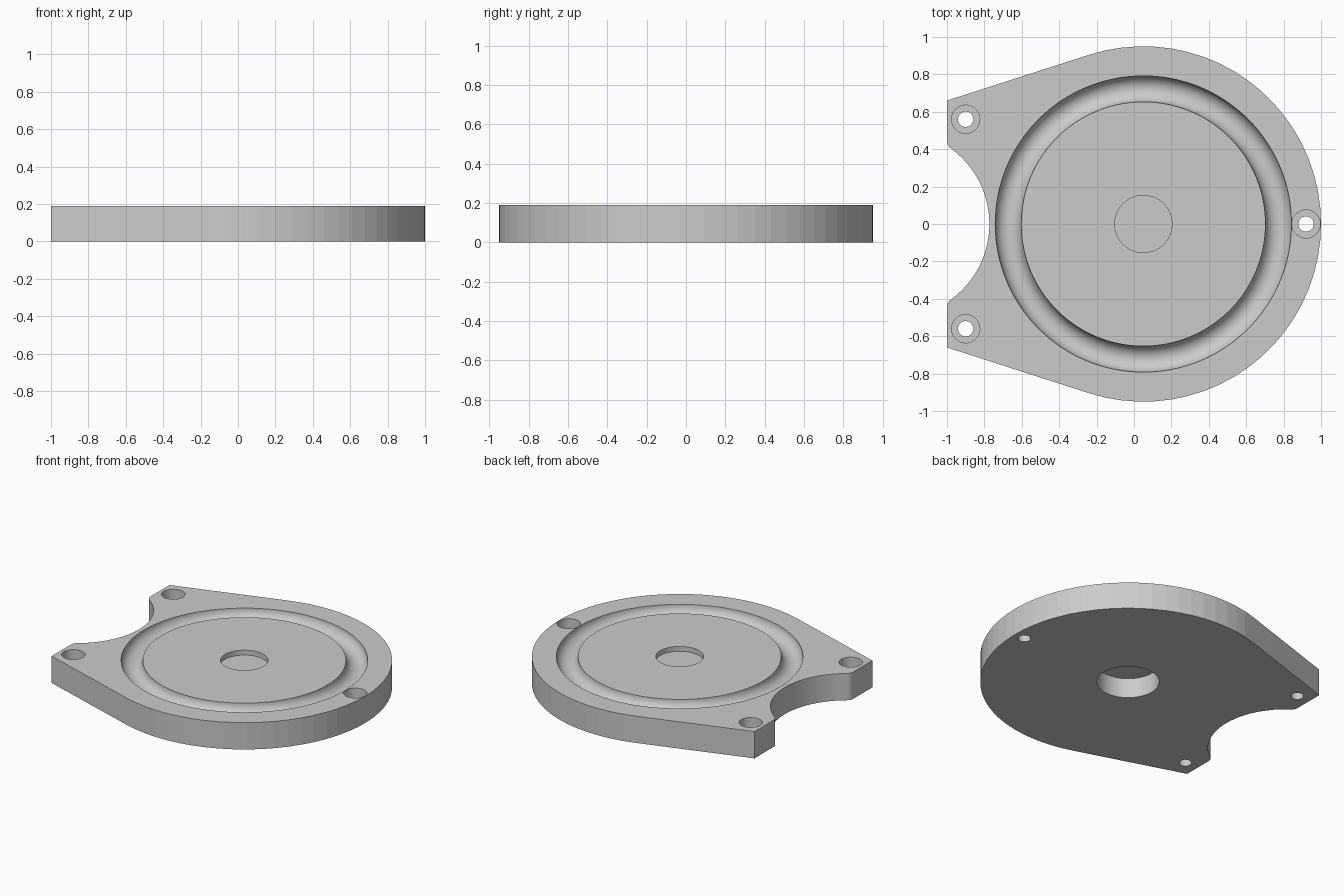
import bpy, bmesh, math
from math import radians, cos, sin, pi

if "Cube" in bpy.data.objects:
    bpy.data.objects.remove(bpy.data.objects["Cube"])

H, CX, R = 0.19, 0.05, 0.95      # plate height, disc centre, disc radius

grey = bpy.data.materials.new("plain grey")
grey.diffuse_color = (0.6, 0.6, 0.6, 1)
grey.use_nodes = True
grey.node_tree.nodes["Principled BSDF"].inputs["Base Color"].default_value = grey.diffuse_color


def arc(cx, cy, r, a0, a1, n):
    return [(cx + r * cos(a0 + (a1 - a0) * i / n),
             cy + r * sin(a0 + (a1 - a0) * i / n)) for i in range(n + 1)]


def add_object(name, bm):
    bmesh.ops.recalc_face_normals(bm, faces=bm.faces)
    me = bpy.data.meshes.new(name)
    bm.to_mesh(me)
    bm.free()
    me.materials.append(grey)
    ob = bpy.data.objects.new(name, me)
    bpy.context.collection.objects.link(ob)
    return ob


def prism(name, pts, z0, z1):
    bm = bmesh.new()
    face = bm.faces.new([bm.verts.new((x, y, z0)) for x, y in pts])
    ext = bmesh.ops.extrude_face_region(bm, geom=[face])
    for v in ext["geom"]:
        if isinstance(v, bmesh.types.BMVert):
            v.co.z = z1
    return add_object(name, bm)


def bore(name, x, y, r, z0, z1, n=48):
    return prism(name, arc(x, y, r, 0, 2 * pi, n)[:-1], z0, z1)


# Plate outline, upper half: disc arc, tangent ear, rounded tip, concave bite
tan_a = math.atan2(0.66, -1.05) - math.acos(R / math.hypot(1.05, 0.66))
bx, br, fr = -1.273, 0.5, 0.05   # bite centre, bite radius, tip rounding
fx = -1 + fr
fy = math.sqrt((br + fr) ** 2 - (fx - bx) ** 2)
ang = math.atan2(fy, fx - bx)
half = arc(CX, 0, R, 0, tan_a, 20) + [(-1, 0.66)]
half += arc(fx, fy, fr, pi, pi + ang, 6)
half += arc(bx, 0, br, ang, 0, 12)[1:]
outline = half + [(x, -y) for x, y in half[-2:0:-1]]
plate = prism("plate", outline, 0, H)

# Ring cutter for the half-round groove
bm = bmesh.new()
N, M, GR, gr = 128, 96, 0.7225, 0.0695
rings = []
for i in range(N):
    a = 2 * pi * i / N
    rings.append([bm.verts.new((CX + (GR + u) * cos(a), (GR + u) * sin(a), H + w))
                  for u, w in arc(0, 0, gr, 0, 2 * pi, M)[:-1]])
for i in range(N):
    p, q = rings[i], rings[(i + 1) % N]
    for j in range(M):
        k = (j + 1) % M
        bm.faces.new((p[j], q[j], q[k], p[k]))
cutters = [add_object("groove_cutter", bm)]

# Centre recesses, top and bottom, with a thin web between
cutters.append(bore("top_recess_cutter", CX, 0, 0.153, H - 0.035, H + 0.1, 64))
cutters.append(bore("bottom_recess_cutter", CX, 0, 0.2, -0.1, 0.14, 64))

# Counterbored screw holes
for x, y in ((-0.9, 0.56), (-0.9, -0.56), (0.92, 0)):
    cutters.append(bore("counterbore_cutter", x, y, 0.0755, H - 0.1, H + 0.1))
    cutters.append(bore("screw_hole_cutter", x, y, 0.041, -0.1, H + 0.05))

# Cut everything out and bake the result
for c in cutters:
    m = plate.modifiers.new(c.name, 'BOOLEAN')
    m.operation, m.solver, m.object = 'DIFFERENCE', 'EXACT', c
bpy.context.view_layer.objects.active = plate
plate.select_set(True)
for m in list(plate.modifiers):
    bpy.ops.object.modifier_apply(modifier=m.name)
for c in cutters:
    bpy.data.objects.remove(c)

# Smooth groove, crisp facets on the rim
bpy.ops.object.shade_smooth_by_angle(angle=radians(5))
